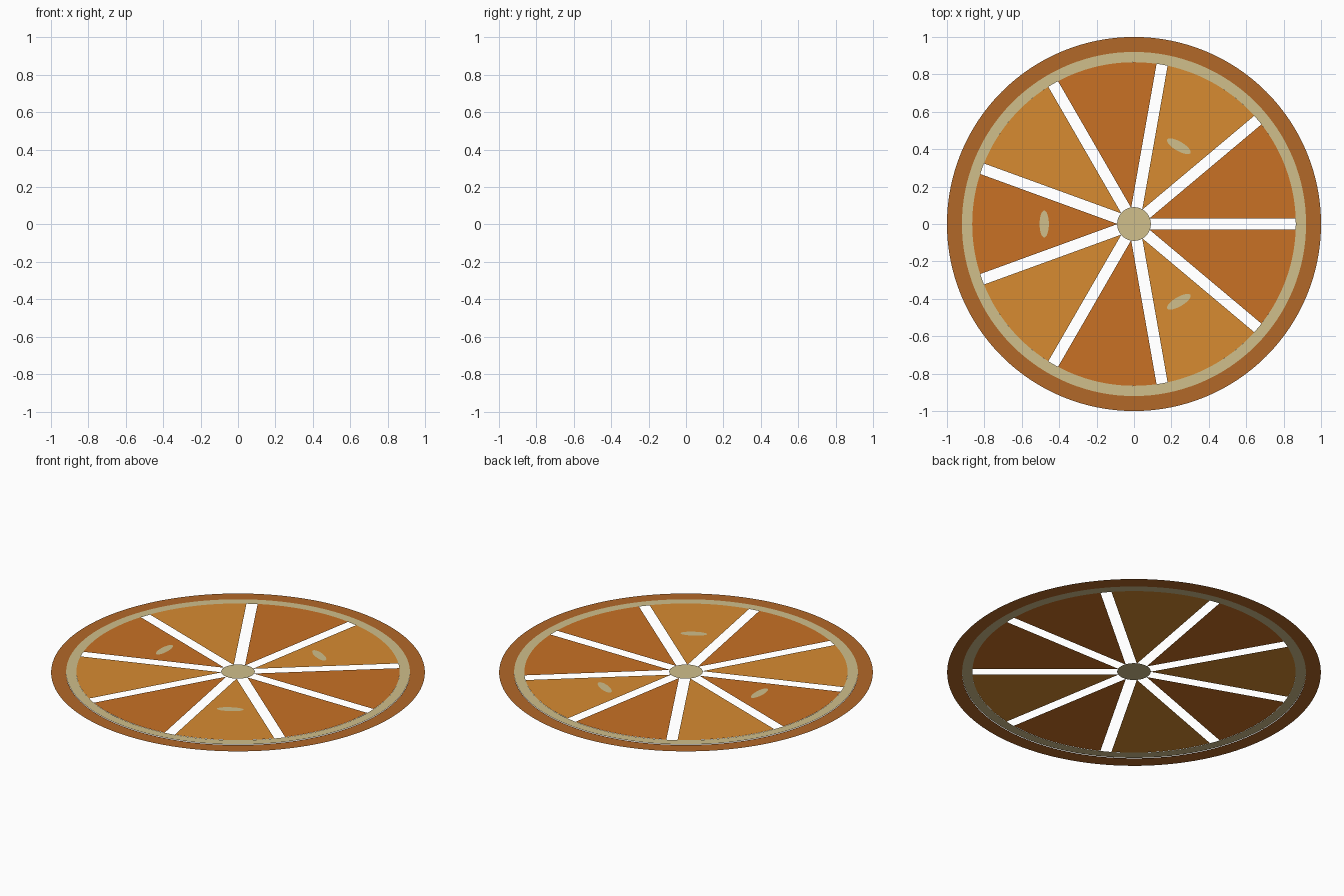
import bpy, bmesh
from math import sin, cos, asin, pi, radians

if "Cube" in bpy.data.objects:
    bpy.data.objects.remove(bpy.data.objects["Cube"])

N = 9            # wedges
GAP = 0.03       # half width of the slot between wedges
FLESH_R = 0.865


def material(name, rgb):
    m = bpy.data.materials.new(name)
    m.diffuse_color = (*rgb, 1)
    m.use_nodes = True
    m.node_tree.nodes["Principled BSDF"].inputs["Base Color"].default_value = m.diffuse_color
    return m


RIND = material("rind_brown", (0.45, 0.14, 0.022))
PITH = material("pith_cream", (0.63, 0.52, 0.26))
DARK = material("flesh_dark", (0.58, 0.165, 0.018))
LIGHT = material("flesh_light", (0.68, 0.26, 0.031))


def add_object(name, bm, mat):
    me = bpy.data.meshes.new(name)
    bm.to_mesh(me)
    bm.free()
    me.materials.append(mat)
    ob = bpy.data.objects.new(name, me)
    bpy.context.collection.objects.link(ob)
    return ob


def flat(name, pts, z, mat):
    """Flat outline facing up."""
    bm = bmesh.new()
    bm.faces.new([bm.verts.new((x, y, z)) for x, y in pts])
    return add_object(name, bm, mat)


def ring(name, r_in, r_out, z, mat, n=128):
    """Flat band facing up."""
    bm = bmesh.new()
    rows = [[bm.verts.new((r * cos(2 * pi * i / n), r * sin(2 * pi * i / n), z))
             for i in range(n)] for r in (r_in, r_out)]
    for i in range(n):
        j = (i + 1) % n
        bm.faces.new((rows[0][i], rows[1][i], rows[1][j], rows[0][j]))
    return add_object(name, bm, mat)


def ellipse(rx, ry, n):
    return [(rx * cos(2 * pi * i / n), ry * sin(2 * pi * i / n)) for i in range(n)]


# Peel and pith bands
ring("rind", 0.92, 1.0, 0.0, RIND)
ring("pith", FLESH_R, 0.92, 0.003, PITH)

# Flesh wedges separated by parallel-sided open slots
step = 2 * pi / N
inset = asin(GAP / FLESH_R)
tip = GAP / sin(step / 2)
for k in range(N):
    a0, a1 = k * step + inset, (k + 1) * step - inset
    mid = (k + 0.5) * step
    pts = [(tip * cos(mid), tip * sin(mid))]
    for i in range(15):
        a = a0 + (a1 - a0) * i / 14
        pts.append((FLESH_R * cos(a), FLESH_R * sin(a)))
    flat(f"wedge_{k + 1}", pts, 0.004, LIGHT if k % 2 else DARK)

# Core disc
flat("core", ellipse(0.09, 0.09, 48), 0.005, PITH)

# Seeds, long side across the wedge
for k, deg in enumerate((60, 180, 300)):
    a = radians(deg)
    pts = [((0.48 + x) * cos(a) - y * sin(a), (0.48 + x) * sin(a) + y * cos(a))
           for x, y in ellipse(0.025, 0.072, 32)]
    flat(f"seed_{k + 1}", pts, 0.006, PITH)
